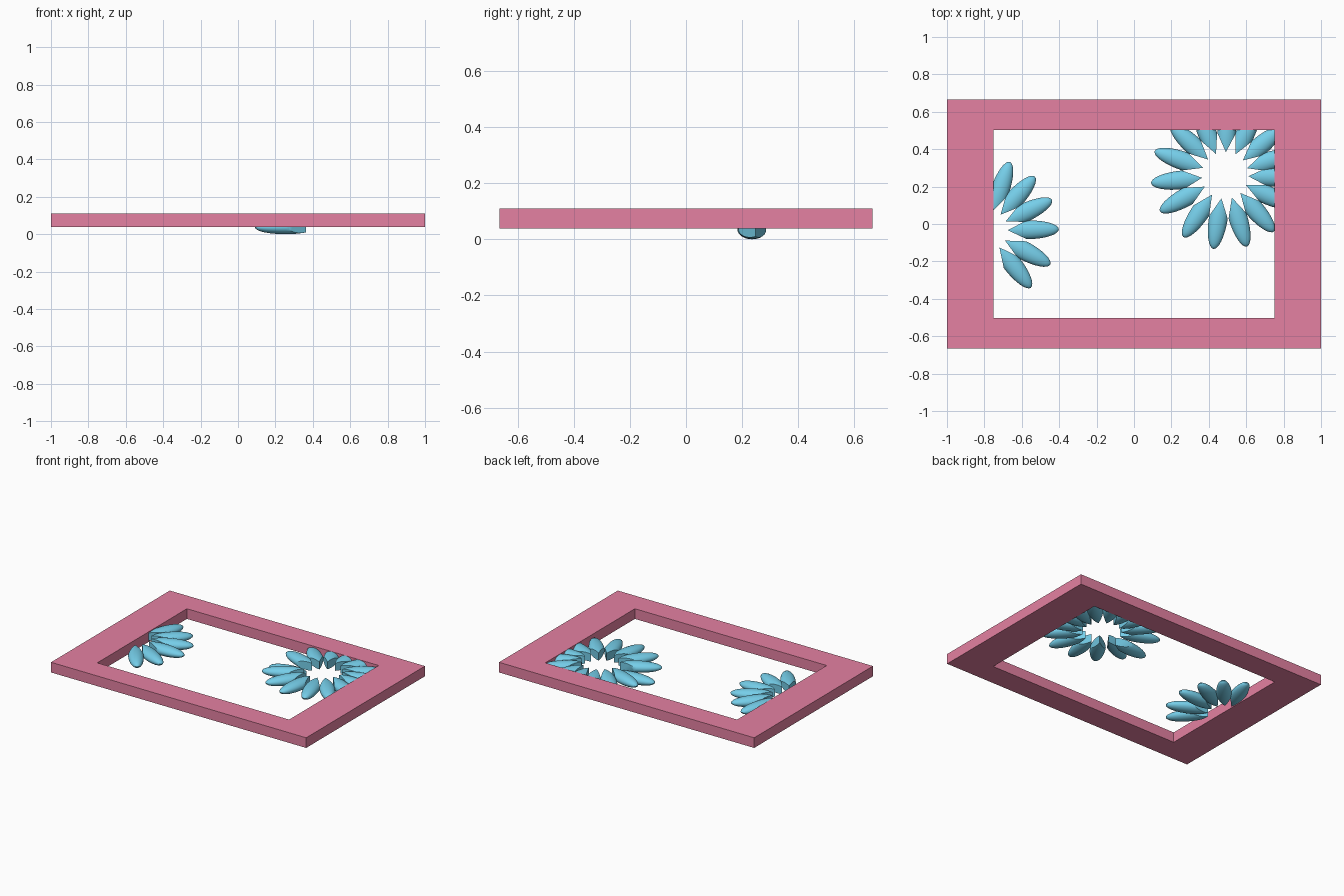
import bpy, bmesh, math
from mathutils import Vector, Matrix

if "Cube" in bpy.data.objects:
    bpy.data.objects.remove(bpy.data.objects["Cube"])


def material(name, color):
    m = bpy.data.materials.new(name)
    m.diffuse_color = color
    m.use_nodes = True
    m.node_tree.nodes["Principled BSDF"].inputs["Base Color"].default_value = m.diffuse_color
    return m


RED = material("crimson", (0.78, 0.22, 0.36, 1))
BLUE = material("sky_blue", (0.18, 0.62, 0.82, 1))


def add_object(name, bm, mat):
    bmesh.ops.recalc_face_normals(bm, faces=bm.faces)
    me = bpy.data.meshes.new(name)
    bm.to_mesh(me)
    bm.free()
    me.materials.append(mat)
    ob = bpy.data.objects.new(name, me)
    bpy.context.collection.objects.link(ob)
    return ob


# Rectangular frame: inner and outer loops bridged into a solid ring
def make_frame(z0, z1):
    bm = bmesh.new()
    signs = [(-1, -1), (1, -1), (1, 1), (-1, 1)]
    loops = []
    for hx, hy, z in [(1, .665, z0), (1, .665, z1), (.752, .502, z1), (.752, .502, z0)]:
        loops.append([bm.verts.new((sx * hx, sy * hy, z)) for sx, sy in signs])
    for k in range(4):
        a, b = loops[k], loops[(k + 1) % 4]
        for i in range(4):
            j = (i + 1) % 4
            bm.faces.new((a[i], a[j], b[j], b[i]))
    return add_object("frame", bm, RED)


# Petal: ellipsoid whose inner end is cut to a wedge by two upright planes
def add_petal(name, center, angle, tip, z, half_h=.036):
    a, w = .163, .05
    bm = bmesh.new()
    bmesh.ops.create_uvsphere(bm, u_segments=32, v_segments=16, radius=1)
    bmesh.ops.scale(bm, vec=(a, w, half_h), verts=bm.verts)
    apex = Vector((-.68 * a, 0, 0))
    t = math.radians(26)
    for s in (1, -1):
        cut = bmesh.ops.bisect_plane(
            bm, geom=bm.verts[:] + bm.edges[:] + bm.faces[:], dist=1e-6,
            plane_co=apex, plane_no=(-math.sin(t), s * math.cos(t), 0),
            clear_outer=True)
        edges = [e for e in cut["geom_cut"] if isinstance(e, bmesh.types.BMEdge)]
        bmesh.ops.holes_fill(bm, edges=edges)
    bmesh.ops.translate(bm, vec=(tip - a, 0, 0), verts=bm.verts)
    bm.transform(Matrix.Translation((*center, z)) @ Matrix.Rotation(math.radians(angle), 4, 'Z'))
    ob = add_object(name, bm, BLUE)
    bpy.ops.object.select_all(action='DESELECT')
    ob.select_set(True)
    bpy.context.view_layer.objects.active = ob
    bpy.ops.object.shade_smooth_by_angle(angle=math.radians(35))


make_frame(.038, .11)

# Full flower in the corner; its left petal hangs lower than the rest
for i, ang in enumerate([88, 113, 137, 161, 186, 209, 236, 261, 287, 311, 335, 358, 18, 40, 64]):
    add_petal(f"corner_petal_{i + 1}", (.487, .26), ang, .398, .036 if ang == 186 else .074)

# Partial flower fanning out of the left side
for i, ang in enumerate([71, 48, 25, 1, -28, -52]):
    add_petal(f"side_petal_{i + 1}", (-.79, -.035), ang, .388, .074)
